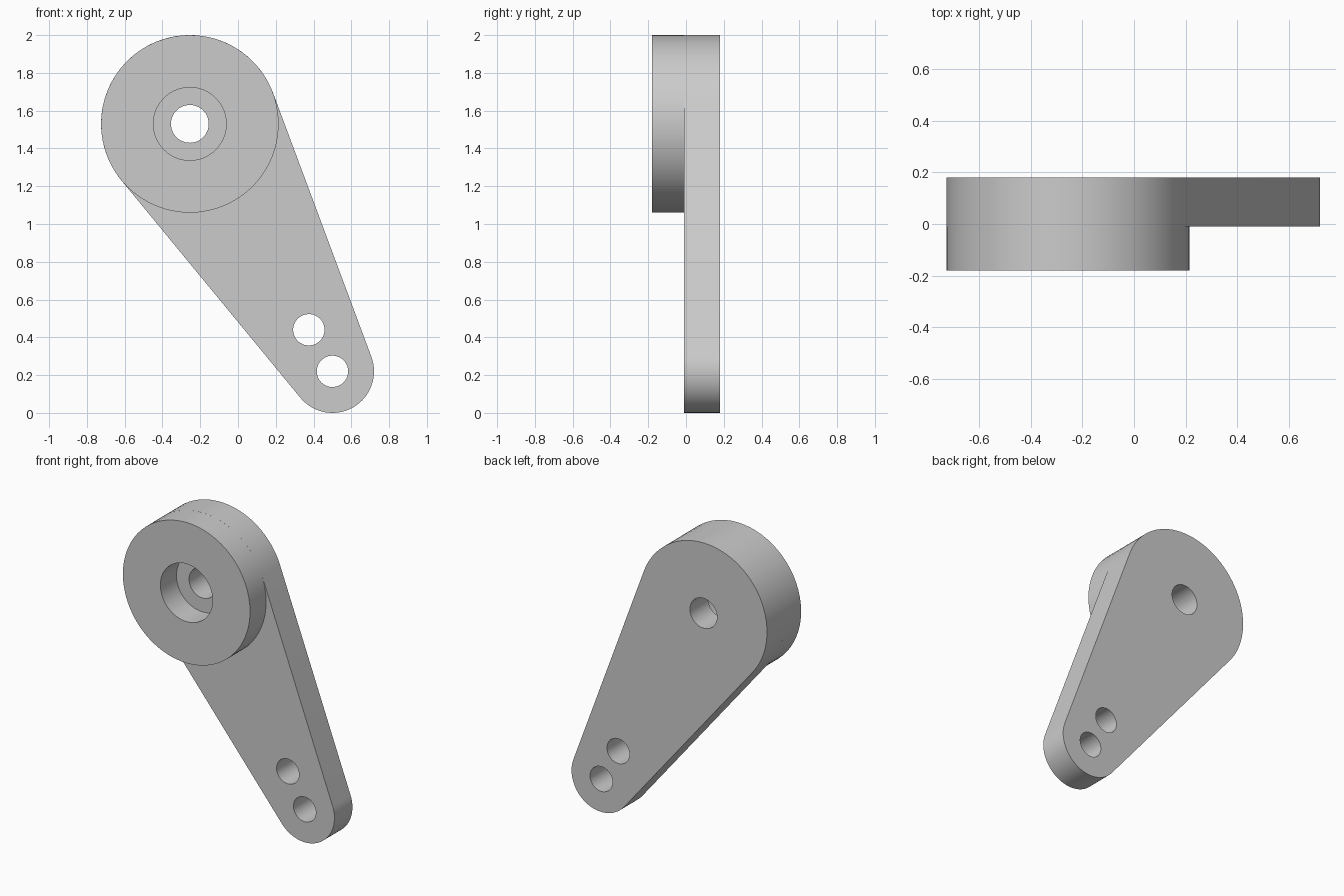
import bpy, bmesh
from math import cos, sin, asin, atan2, pi
from mathutils import Vector

cube = bpy.data.objects.get("Cube")
if cube:
    bpy.data.objects.remove(cube, do_unlink=True)

# Single flat colour
grey = bpy.data.materials.new("light grey")
grey.use_nodes = True
colour = (0.6, 0.6, 0.6, 1)
grey.diffuse_color = colour
grey.node_tree.nodes["Principled BSDF"].inputs["Base Color"].default_value = colour

# Main dimensions, in the x-z plane and along y
HUB, HUB_R = Vector((-0.255, 1.53)), 0.47
TIP, TIP_R = Vector((0.50, 0.22)), 0.22
FRONT, STEP, BACK = -0.18, -0.01, 0.18


def arc(centre, radius, start, end, steps):
    angles = [start + (end - start) * i / steps for i in range(steps + 1)]
    return [centre + radius * Vector((cos(a), sin(a))) for a in angles]


def circle(centre, radius, steps=64):
    return arc(centre, radius, 0, 2 * pi, steps)[:-1]


def plate(name, loops, y0, y1):
    """Extrude an outline with holes from y0 to y1."""
    curve = bpy.data.curves.new(name + " profile", "CURVE")
    curve.dimensions = "2D"
    curve.fill_mode = "BOTH"
    curve.extrude = (y1 - y0) / 2
    for loop in loops:
        spline = curve.splines.new("POLY")
        spline.points.add(len(loop) - 1)
        for point, co in zip(spline.points, loop):
            point.co = (co.x, co.y, 0, 1)
        spline.use_cyclic_u = True
    helper = bpy.data.objects.new(name + " profile", curve)
    bpy.context.collection.objects.link(helper)
    bpy.context.view_layer.update()
    evaluated = helper.evaluated_get(bpy.context.evaluated_depsgraph_get())
    mesh = bpy.data.meshes.new_from_object(evaluated)
    bpy.data.objects.remove(helper, do_unlink=True)
    bpy.data.curves.remove(curve)

    # Stand the profile upright and weld caps to walls
    bm = bmesh.new()
    bm.from_mesh(mesh)
    for v in bm.verts:
        v.co = (v.co.x, (y0 + y1) / 2 - v.co.z, v.co.y)
    bmesh.ops.remove_doubles(bm, verts=bm.verts, dist=0.0001)
    bmesh.ops.recalc_face_normals(bm, faces=bm.faces)
    bm.to_mesh(mesh)
    bm.free()
    mesh.materials.clear()
    mesh.materials.append(grey)
    obj = bpy.data.objects.new(name, mesh)
    bpy.context.collection.objects.link(obj)
    bpy.ops.object.select_all(action="DESELECT")
    obj.select_set(True)
    bpy.context.view_layer.objects.active = obj
    bpy.ops.object.shade_smooth_by_angle(angle=pi / 6)
    return obj


# Tapered arm outline: two arcs joined by their common tangents
axis = TIP - HUB
heading = atan2(axis.y, axis.x)
spread = pi / 2 - asin((HUB_R - TIP_R) / axis.length)
outline = arc(TIP, TIP_R, heading - spread, heading + spread, 32)
outline += arc(HUB, HUB_R, heading + spread, heading + 2 * pi - spread, 48)

# Arm with the shaft hole and two linkage holes
holes = [circle(HUB, 0.10), circle(Vector((0.375, 0.44)), 0.083), circle(TIP, 0.083)]
plate("lever_arm", [outline] + holes, STEP, BACK)

# Raised hub with a wide bore that stops at the arm
plate("hub_boss", [circle(HUB, HUB_R), circle(HUB, 0.193)], FRONT, STEP)
